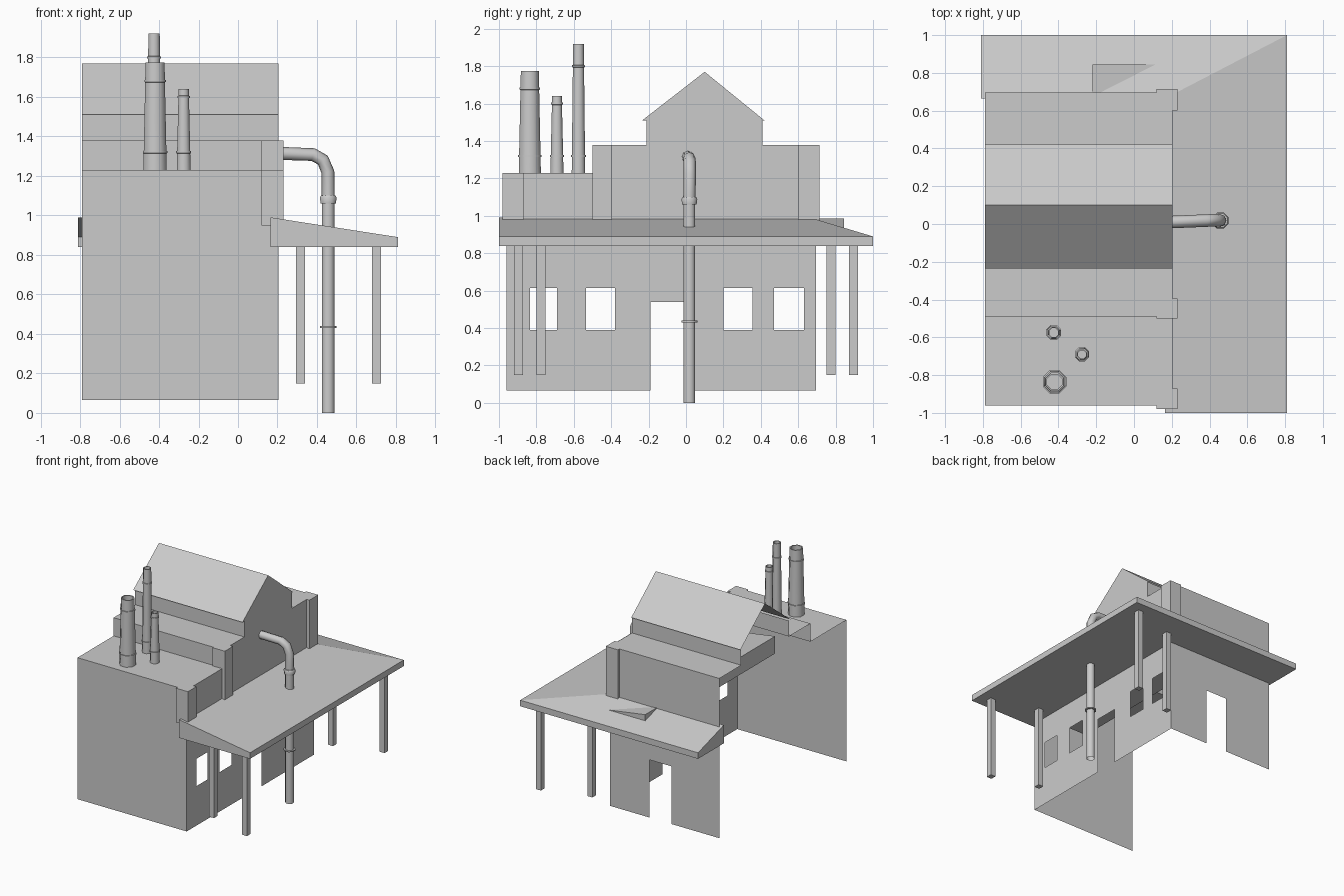
import bpy, math

cube = bpy.data.objects.get("Cube")
if cube:
    bpy.data.objects.remove(cube)

grey = bpy.data.materials.new("plain_grey")
grey.use_nodes = True
COLOR = (0.6, 0.6, 0.6, 1)
grey.diffuse_color = COLOR
grey.node_tree.nodes["Principled BSDF"].inputs["Base Color"].default_value = COLOR


def make(name, verts, faces):
    mesh = bpy.data.meshes.new(name)
    mesh.from_pydata(verts, [], faces)
    mesh.materials.append(grey)
    obj = bpy.data.objects.new(name, mesh)
    bpy.context.collection.objects.link(obj)
    return obj


def smooth(obj, degrees):
    bpy.ops.object.select_all(action='DESELECT')
    obj.select_set(True)
    bpy.context.view_layer.objects.active = obj
    bpy.ops.object.shade_smooth_by_angle(angle=math.radians(degrees))


BOX_FACES = [(0, 3, 2, 1), (4, 5, 6, 7), (0, 1, 5, 4),
             (1, 2, 6, 5), (2, 3, 7, 6), (3, 0, 4, 7)]


def wedge(name, x0, x1, y0, y1, z0, left_top, right_top):
    """Box whose top may slope along x."""
    base = [(x0, y0), (x1, y0), (x1, y1), (x0, y1)]
    tops = (left_top, right_top, right_top, left_top)
    verts = [(x, y, z0) for x, y in base]
    verts += [(x, y, z) for (x, y), z in zip(base, tops)]
    return make(name, verts, BOX_FACES)


def sheet_wall(name, us, zs, keep, place):
    """Thin wall on a grid, leaving out the cells that keep() rejects."""
    verts = [place(u, z) for z in zs for u in us]
    n = len(us)
    faces = []
    for j in range(len(zs) - 1):
        for i in range(n - 1):
            if keep((us[i] + us[i + 1]) / 2, (zs[j] + zs[j + 1]) / 2):
                a = j * n + i
                faces.append((a, a + 1, a + n + 1, a + n))
    return make(name, verts, faces)


def lathe(name, x, y, rings, sides=8):
    """Upright turned part from (radius, height) rings."""
    verts, faces = [], []
    for r, z in rings:
        for k in range(sides):
            a = math.tau * (k + 0.5) / sides
            verts.append((x + r * math.cos(a), y + r * math.sin(a), z))
    for j in range(len(rings) - 1):
        for k in range(sides):
            a, b = j * sides + k, j * sides + (k + 1) % sides
            faces.append((a, b, b + sides, a + sides))
    faces.append(tuple(range(len(verts) - sides, len(verts))))
    obj = make(name, verts, faces)
    smooth(obj, 50)
    return obj


# Main dimensions
LEFT, RIGHT, FRONT, BACK = -0.79, 0.205, -0.96, 0.695
FLOOR, LOW, MID, EAVE, RIDGE = 0.065, 1.23, 1.38, 1.51, 1.77
STEP, GABLE0, GABLE1, PEAK = -0.49, -0.21, 0.41, 0.1

# Side wall with windows, doorway and stepped top
windows = [(-0.835, -0.69), (-0.535, -0.38), (0.2, 0.355), (0.47, 0.63)]
door = (-0.19, 0.01)


def side_keep(y, z):
    top = LOW if y < STEP else EAVE if GABLE0 < y < GABLE1 else MID
    if z > top or (door[0] < y < door[1] and z < 0.54):
        return False
    return not (0.39 < z < 0.615 and any(a < y < b for a, b in windows))


cuts = sorted({FRONT, BACK, STEP, GABLE0, GABLE1, *door, *[v for w in windows for v in w]})
sheet_wall("side_wall", cuts, [FLOOR, 0.39, 0.54, 0.615, LOW, MID, EAVE],
           side_keep, lambda y, z: (RIGHT, y, z))

# Back wall with doorway, front wall
sheet_wall("back_wall", [RIGHT, -0.155, -0.355, LEFT], [FLOOR, 0.54, MID],
           lambda x, z: not (-0.355 < x < -0.155 and z < 0.54),
           lambda x, z: (x, BACK, z))

# Front wall, stepped roofs and gable roof as one ribbon along the depth
ribbon = [(FRONT, FLOOR), (FRONT, LOW), (STEP, LOW), (STEP, MID), (GABLE0, MID), (GABLE0, EAVE)]
rear = [(GABLE1, EAVE), (GABLE1, MID), (BACK, MID)]
gable = [(GABLE0 - 0.025, EAVE), (PEAK, RIDGE), (GABLE1 + 0.01, EAVE)]
for name, path in (("front_wall_and_roof", ribbon), ("rear_roof", rear), ("gable_roof", gable)):
    verts = [(x, y, z) for y, z in path for x in (LEFT, RIGHT)]
    make(name, verts, [(2 * i, 2 * i + 1, 2 * i + 3, 2 * i + 2) for i in range(len(path) - 1)])
make("gable_end", [(RIGHT, y, z) for y, z in gable], [(0, 2, 1)])

# Corner and step pilasters
for name, y0, y1, top in (("front_pilaster", -0.98, -0.87, LOW),
                          ("middle_pilaster", -0.5, -0.395, MID),
                          ("back_pilaster", 0.6, 0.715, MID)):
    wedge(name, 0.12, 0.23, y0, y1, 0.95, top, top)

# L-shaped canopy with a hip at the corner
outline = [(0.165, -1, 0.99), (0.81, -1, 0.89), (0.81, 1, 0.89),
           (-0.81, 1, 0.89), (-0.81, 0.665, 0.99), (0.165, 0.665, 0.99)]
verts = outline + [(x, y, 0.84) for x, y, z in outline]
make("canopy", verts, [(0, 1, 2, 5), (5, 2, 3, 4), (11, 8, 7, 6), (10, 9, 8, 11),
                       (0, 6, 7, 1), (1, 7, 8, 2), (2, 8, 9, 3), (3, 9, 10, 4)])
wedge("canopy_inner_slab", -0.22, 0.42, -0.845, 0.845, 0.845, 0.987, 0.89)

# Canopy posts
for side in (-1, 1):
    for x, y in ((0.317, 0.775), (0.702, 0.895)):
        y *= side
        wedge("canopy_post", x - 0.023, x + 0.023, y - 0.024, y + 0.024, 0.15, 0.845, 0.845)


# Chimneys: tapered stacks with two bands and a hollow top
def chimney(name, x, y, r0, r1, top, band_heights):
    def radius(z):
        return r0 + (r1 - r0) * (z - LOW) / (top - LOW)
    rings = [(r0, LOW)]
    for z in band_heights:
        r = radius(z)
        rings += [(r, z - 0.006), (r + 0.005, z - 0.005), (r + 0.005, z + 0.005), (r, z + 0.006)]
    rings += [(r1, top), (r1 * 0.82, top), (r1 * 0.82, top - 0.08)]
    lathe(name, x, y, rings)


chimney("wide_chimney", -0.42, -0.835, 0.064, 0.052, 1.775, (1.32, 1.68))
chimney("tall_chimney", -0.425, -0.575, 0.039, 0.031, 1.92, (1.32, 1.8))
chimney("short_chimney", -0.275, -0.69, 0.038, 0.028, 1.64, (1.32, 1.6))

# Drain pipe: upright with bands, then an elbow into the wall
PX, PY = 0.457, 0.018
lathe("upright_pipe", PX, PY, [
    (0.034, 0), (0.034, 0.43), (0.046, 0.431), (0.046, 0.44), (0.034, 0.441),
    (0.034, 1.06), (0.042, 1.061), (0.046, 1.09), (0.04, 1.1), (0.032, 1.101)])
curve = bpy.data.curves.new("pipe_elbow", 'CURVE')
curve.dimensions = '3D'
curve.bevel_depth = 0.033
curve.bevel_resolution = 2
path = [(PX, PY, 1.09), (PX - 0.002, 0.02, 1.22), (0.43, 0.02, 1.28),
        (0.38, 0.018, 1.308), (0.19, 0.01, 1.315)]
spline = curve.splines.new('POLY')
spline.points.add(len(path) - 1)
for point, co in zip(spline.points, path):
    point.co = (*co, 1)
curve.materials.append(grey)
bpy.context.collection.objects.link(bpy.data.objects.new("pipe_elbow", curve))
